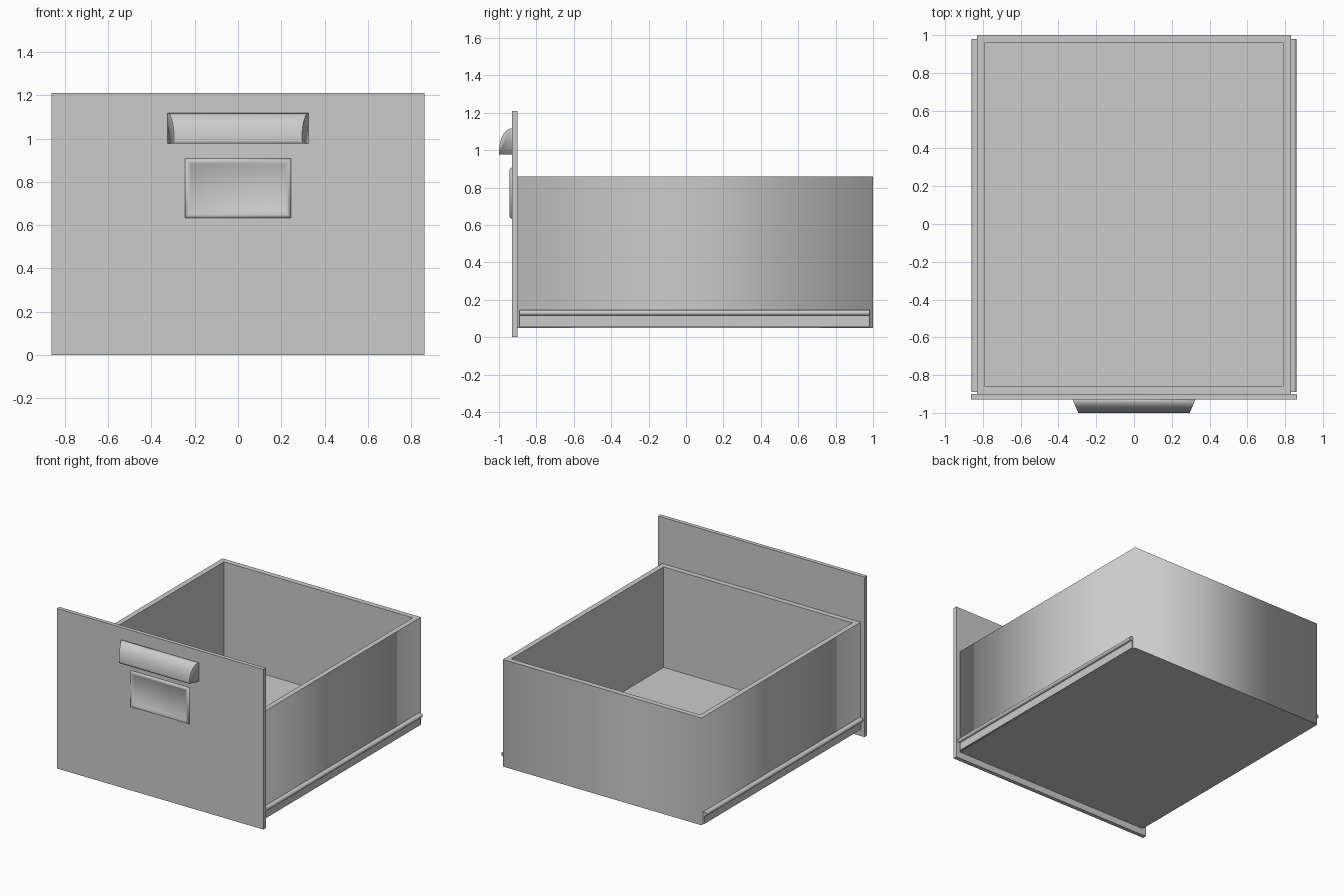
import bpy, bmesh
from math import sin, cos, pi

if "Cube" in bpy.data.objects:
    bpy.data.objects.remove(bpy.data.objects["Cube"])

grey = bpy.data.materials.new("grey paint")
grey.use_nodes = True
colour = (0.6, 0.6, 0.6, 1)
grey.diffuse_color = colour
grey.node_tree.nodes["Principled BSDF"].inputs["Base Color"].default_value = colour


def finish(name, bm):
    bmesh.ops.recalc_face_normals(bm, faces=bm.faces)
    mesh = bpy.data.meshes.new(name)
    bm.to_mesh(mesh)
    bm.free()
    mesh.materials.append(grey)
    obj = bpy.data.objects.new(name, mesh)
    bpy.context.collection.objects.link(obj)
    return obj


def loft(bm, rings, closed=True):
    """Join successive rings of points with faces; return the vertex rings."""
    rows = [[bm.verts.new(p) for p in ring] for ring in rings]
    for a, b in zip(rows, rows[1:]):
        n = len(a)
        for i in range(n if closed else n - 1):
            j = (i + 1) % n
            bm.faces.new((a[i], a[j], b[j], b[i]))
    return rows


def rect_xy(hx, y0, y1, z):
    return [(-hx, y0, z), (hx, y0, z), (hx, y1, z), (-hx, y1, z)]


def rect_xz(hx, y, z0, z1):
    return [(-hx, y, z0), (hx, y, z0), (hx, y, z1), (-hx, y, z1)]


# Front panel
bm = bmesh.new()
rows = loft(bm, [rect_xz(0.863, y, 0, 1.21) for y in (-0.93, -0.90)])
for row in rows:
    bm.faces.new(row)
finish("front_panel", bm)

# Open box: outer walls, rim, inner walls, floor
bm = bmesh.new()
rows = loft(bm, [rect_xy(0.83, -0.90, 1.0, 0.05), rect_xy(0.83, -0.90, 1.0, 0.86),
                 rect_xy(0.79, -0.86, 0.96, 0.86), rect_xy(0.79, -0.86, 0.96, 0.10)])
outer = set(rows[0] + rows[1])
bm.faces.new(rows[0])
bm.faces.new(rows[-1])
for f in bm.faces:
    f.normal_update()
    # the outer walls are softly shaded around the corners
    f.smooth = all(v in outer for v in f.verts) and abs(f.normal.z) < 0.5
finish("drawer_box", bm)

# Side runners: thin plate with a rounded bar along its top
for side, label in ((1, "left"), (-1, "right")):
    arc = [(0.845 + 0.015 * cos(a), 0.13 + 0.015 * sin(a))
           for a in (pi * (k / 6 - 0.5) for k in range(7))]
    profile = [(0.825, 0.055), (0.84, 0.055), (0.84, 0.115)] + arc + [(0.825, 0.145)]
    bm = bmesh.new()
    rows = loft(bm, [[(side * x, y, z) for x, z in profile] for y in (-0.89, 0.98)])
    for row in rows:
        bm.faces.new(row)
    runner = finish(label + "_runner", bm)
    bpy.context.view_layer.objects.active = runner
    runner.select_set(True)
    bpy.ops.object.shade_smooth_by_angle(angle=0.7)
    runner.select_set(False)

# Cup handle: curved hood with tapered ends, open underneath
bm = bmesh.new()
steps = 10
curve = [(0.07 * sin(pi / 2 * k / steps), 0.99 + 0.127 * cos(pi / 2 * k / steps))
         for k in range(steps + 1)] + [(0.07, 0.976)]
rows = loft(bm, [[(s * (0.325 - 0.43 * d), -0.93 - d, z) for d, z in curve]
                 for s in (-1, 1)], closed=False)
for row, s in zip(rows, (-1, 1)):
    corner = bm.verts.new((s * 0.325, -0.93, 0.976))
    bm.faces.new(row + [corner])
handle = finish("cup_handle", bm)
thick = handle.modifiers.new("thickness", "SOLIDIFY")
thick.thickness = 0.008
thick.offset = -1
bpy.context.view_layer.objects.active = handle
handle.select_set(True)
bpy.ops.object.shade_smooth_by_angle(angle=0.6)
handle.select_set(False)

# Label holder: raised frame around a shallow recess
bm = bmesh.new()
steps = [(0, -0.929), (0.004, -0.938), (0.010, -0.943), (0.017, -0.943), (0.028, -0.934)]
rows = loft(bm, [rect_xz(0.245 - t, y, 0.632 + t, 0.908 - t) for t, y in steps])
bm.faces.new(rows[-1])
for f in bm.faces:
    f.smooth = True
finish("label_holder", bm)
